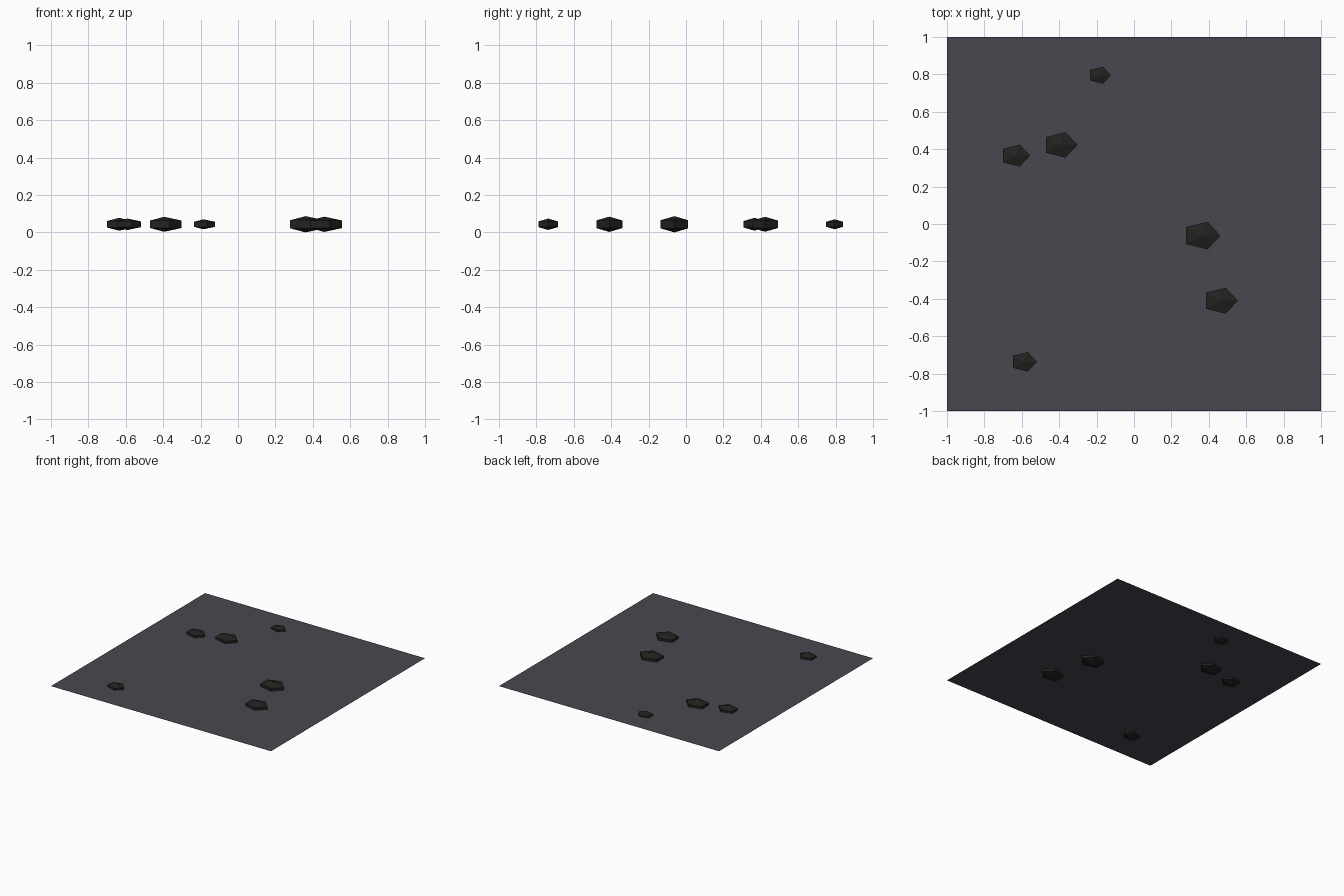
import bpy
import bmesh
import math

old = bpy.data.objects.get("Cube")
if old:
    bpy.data.objects.remove(old, do_unlink=True)


def make_material(name, colour):
    mat = bpy.data.materials.new(name)
    mat.use_nodes = True
    mat.diffuse_color = (*colour, 1)
    mat.node_tree.nodes["Principled BSDF"].inputs["Base Color"].default_value = (*colour, 1)
    return mat


def make_object(name, bm, mat):
    bmesh.ops.recalc_face_normals(bm, faces=bm.faces)
    mesh = bpy.data.meshes.new(name)
    bm.to_mesh(mesh)
    bm.free()
    mesh.materials.append(mat)
    obj = bpy.data.objects.new(name, mesh)
    bpy.context.collection.objects.link(obj)
    return obj


ground_grey = make_material("purple_grey", (0.069, 0.061, 0.080))
rock_black = make_material("charcoal", (0.016, 0.0155, 0.0145))

MID = 0.0435  # height of the sheet and of every rock centre

# Flat square sheet
bm = bmesh.new()
bmesh.ops.create_grid(bm, x_segments=1, y_segments=1, size=1)
sheet = make_object("ground_sheet", bm, ground_grey)
sheet.location.z = MID


# Five-sided squashed sphere: two rings and two poles
def make_rock(name, x, y, radius):
    bm = bmesh.new()
    half = 0.43 * radius
    rings = []
    for z in (-half / 2, half / 2):
        ring = []
        for i in range(5):
            a = math.tau * i / 5
            ring.append(bm.verts.new((radius * math.cos(a), 0.77 * radius * math.sin(a), z)))
        rings.append(ring)
    bottom = bm.verts.new((0, 0, -half))
    top = bm.verts.new((0, 0, half))
    low, high = rings
    for i in range(5):
        j = (i + 1) % 5
        bm.faces.new((low[i], low[j], high[j], high[i]))
        bm.faces.new((high[i], high[j], top))
        bm.faces.new((low[j], low[i], bottom))
    rock = make_object(name, bm, rock_black)
    rock.location = (x, y, MID)


# Scattered rocks: x, y, radius
rocks = [
    (-0.185, 0.795, 0.062),
    (-0.395, 0.423, 0.093),
    (-0.636, 0.366, 0.080),
    (0.361, -0.062, 0.101),
    (0.461, -0.410, 0.095),
    (-0.590, -0.737, 0.071),
]
for n, (x, y, radius) in enumerate(rocks, 1):
    make_rock(f"rock_{n}", x, y, radius)
